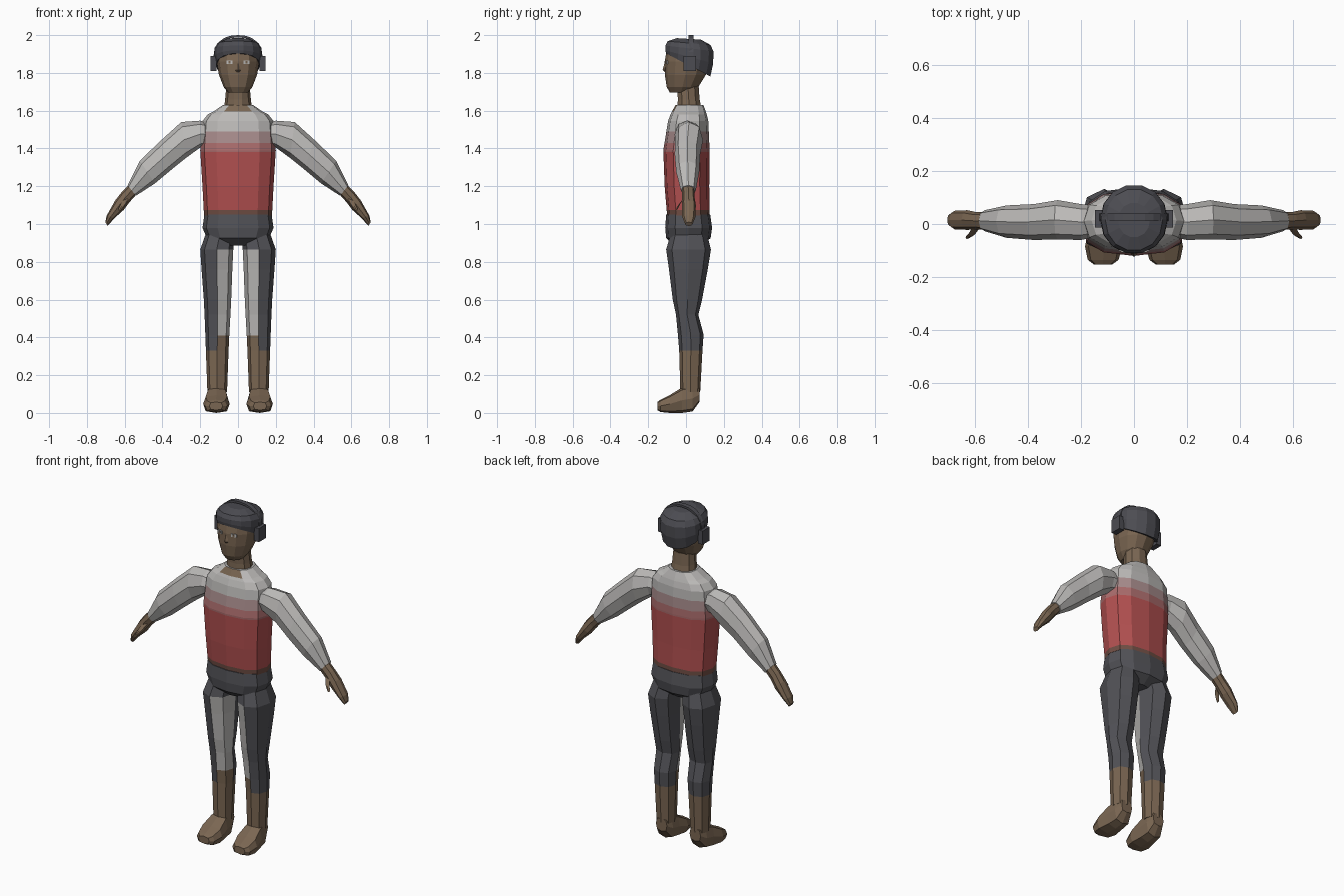
import bpy, bmesh, math
from mathutils import Vector

if "Cube" in bpy.data.objects:
    bpy.data.objects.remove(bpy.data.objects["Cube"])


def material(name, rgb):
    """Flat material from 0-255 sRGB."""
    col = [((c / 255 + 0.055) / 1.055) ** 2.4 for c in rgb] + [1]
    m = bpy.data.materials.new(name)
    m.use_nodes = True
    m.diffuse_color = col
    m.node_tree.nodes["Principled BSDF"].inputs["Base Color"].default_value = col
    return m


skin = material("brown skin", (122, 102, 82))
trousers = material("charcoal trousers", (82, 82, 87))
cap = material("dark cap", (76, 76, 82))
red = material("red shirt", (178, 80, 80))
pale = material("pale grey", (188, 186, 184))
rose = material("grey rose", (168, 140, 140))
dusty = material("dusty red", (170, 108, 108))
waist = material("waist brown", (112, 78, 68))


def ring(c, u, v, n=8, p=2.0):
    """Closed superellipse loop around c spanned by half axes u and v."""
    c, u, v = Vector(c), Vector(u), Vector(v)
    pts = []
    for i in range(n):
        a = 2 * math.pi * i / n
        f = lambda t: math.copysign(abs(round(t, 6)) ** (2 / p), t)
        pts.append(c + u * f(math.cos(a)) + v * f(math.sin(a)))
    return pts


def level(z, x0, x1, y0, y1, n=8, p=2.0, tilt=0.0):
    """Horizontal loop; tilt raises its back edge."""
    return ring(((x0 + x1) / 2, (y0 + y1) / 2, z), ((x1 - x0) / 2, 0, 0),
                (0, (y1 - y0) / 2, tilt), n, p)


def loft(name, rings, mats, side=1, cuts=(), rule=None):
    """Skin the loops, cut at given heights, colour faces by rule(centre, normal)."""
    bm = bmesh.new()
    loops = [[bm.verts.new((p.x * side, p.y, p.z)) for p in r] for r in rings]
    for a, b in zip(loops, loops[1:]):
        for i in range(len(a)):
            j = (i + 1) % len(a)
            bm.faces.new((a[i], a[j], b[j], b[i]))
    bm.faces.new(loops[0])
    bm.faces.new(loops[-1])
    for z in cuts:
        bmesh.ops.bisect_plane(bm, geom=bm.verts[:] + bm.edges[:] + bm.faces[:],
                               plane_co=(0, 0, z), plane_no=(0, 0, 1))
    bmesh.ops.recalc_face_normals(bm, faces=bm.faces)
    if rule:
        bm.normal_update()
        for f in bm.faces:
            f.material_index = rule(f.calc_center_median(), f.normal)
    me = bpy.data.meshes.new(name)
    bm.to_mesh(me)
    bm.free()
    for m in mats:
        me.materials.append(m)
    ob = bpy.data.objects.new(name, me)
    bpy.context.collection.objects.link(ob)
    return ob


def box(name, c, size, mat, turn=0.0):
    x, y, z = (s / 2 for s in size)
    c = Vector(c)
    corners = [Vector(q) for q in ((-x, -y, 0), (x, -y, 0), (x, y, 0), (-x, y, 0))]
    up = Vector((0, 0, z))
    ob = loft(name, [[q - up for q in corners], [q + up for q in corners]], [mat])
    ob.location = c
    ob.rotation_euler.z = turn
    return ob


# Shirt with colour bands and a notch of skin at the collar
bands = (1.075, 1.38, 1.43, 1.49)


def shirt_rule(c, n):
    if c.z > 1.6 and abs(c.x) < 0.045 and c.y < 0 and n.z < 0.95:
        return 5
    return sum(c.z > b for b in bands)


torso = ((1.045, .18, -.10, .125), (1.2, .188, -.113, .123), (1.39, .2, -.12, .125),
         (1.545, .188, -.095, .118), (1.58, .16, -.082, .11), (1.595, .13, -.075, .105),
         (1.63, .08, -.055, .092))
loft("shirt", [level(z, -w, w, a, b, 12, 2.5) for z, w, a, b in torso],
     [waist, red, dusty, rose, pale, skin], cuts=bands, rule=shirt_rule)

# Hips
hips = ((1.05, .178, -.105, .128), (.98, .188, -.11, .138), (.925, .165, -.105, .13),
        (.885, .06, -.06, .08))
loft("hips", [level(z, -w, w, a, b, 12, 2.5) for z, w, a, b in hips], [trousers])

# Neck and head
neck = ((1.60, .076, -.05, .088), (1.66, .068, -.046, .075), (1.73, .062, -.05, .07))
loft("neck", [level(z, -w, w, a, b, 10) for z, w, a, b in neck], [skin])
head = ((1.695, .05, -.085, .03), (1.725, .076, -.102, .065), (1.79, .101, -.112, .105),
        (1.86, .113, -.113, .125), (1.93, .11, -.1, .125), (1.96, .07, -.06, .09))
loft("head", [level(z, -w, w, a, b, 12, 2.1) for z, w, a, b in head], [skin])
loft("nose", [ring((0, -.108, 1.85), (.006, 0, 0), (0, .006, 0), 4),
              ring((0, -.112, 1.815), (.014, 0, 0), (0, .012, 0), 4),
              ring((0, -.108, 1.805), (.01, 0, 0), (0, .006, 0), 4)], [skin])

# Cap, lower at the back than above the brow
hat = ((1.842, .118, -.108, .132, -.062), (1.885, .127, -.112, .147, -.035),
       (1.93, .125, -.112, .148, -.015), (1.958, .108, -.1, .132, -.01),
       (1.98, .06, -.05, .08, -.004))
loft("cap", [level(z, -w, w, a, b, 14, 2.1, t) for z, w, a, b, t in hat], [cap])

# Headphone band
arc = []
for i in range(13):
    a = math.pi * i / 12
    c, s = math.cos(a), math.sin(a)
    x, z = (math.copysign(abs(c) ** .85, c), abs(s) ** .85)
    out, inn = Vector((x * .131, 0, 1.87 + z * .13)), Vector((x * .12, 0, 1.87 + z * .118))
    front, back = Vector((0, .012, 0)), Vector((0, .04, 0))
    arc.append([out + front, out + back, inn + back, inn + front])
loft("headphone_band", arc, [cap])

# Paired parts
arm = (((.15, 1.53), (.15, 1.42), -.05, .07), ((.2, 1.547), (.2, 1.405), -.06, .075),
       ((.30, 1.54), (.275, 1.35), -.058, .09), ((.405, 1.445), (.35, 1.29), -.06, .075),
       ((.52, 1.335), (.44, 1.215), -.052, .07), ((.585, 1.205), (.54, 1.15), -.027, .052))
hand = (((.58, 1.205), (.542, 1.152), -.022, .045), ((.615, 1.17), (.575, 1.115), -.02, .045),
        ((.65, 1.125), (.605, 1.075), -.022, .052), ((.695, 1.045), (.655, 1.03), -.02, .05),
        ((.703, 1.01), (.69, .99), -.005, .035))
leg = ((.95, .02, .17, -.08, .11), (.865, .025, .2, -.105, .132), (.76, .03, .193, -.09, .115),
       (.6, .036, .181, -.07, .085), (.52, .04, .177, -.053, .065), (.415, .046, .173, -.043, .093),
       (.33, .05, .17, -.036, .087), (.11, .058, .162, -.03, .075))
foot = ((.072, .036, .06, .135), (.035, .052, .008, .145), (-.02, .058, 0, .135),
        (-.085, .07, 0, .095), (-.135, .058, .005, .07), (-.152, .035, .015, .058))


def limb(spec, n):
    rings = []
    for top, low, a, b in spec:
        t, l = Vector((top[0], 0, top[1])), Vector((low[0], 0, low[1]))
        mid = (t + l) / 2 + Vector((0, (a + b) / 2, 0))
        rings.append(ring(mid, (t - l) / 2, (0, (b - a) / 2, 0), n, 2.2))
    return rings


for side, label in ((1, "left"), (-1, "right")):
    def leg_rule(c, n):
        inner = n.x * side < -0.2 and n.y < 0.1
        if c.z < (.41 if inner else .33):
            return 1
        return 2 if inner and c.z < .9 else 0

    loft(label + "_sleeve", limb(arm, 8), [pale], side)
    loft(label + "_hand", limb(hand, 8), [skin], side)
    loft(label + "_thumb", [ring((.592, -.008, 1.14), (.014, 0, 0), (0, .012, .012), 5),
                            ring((.61, -.035, 1.105), (.012, 0, 0), (0, .01, .01), 5),
                            ring((.628, -.05, 1.075), (.007, 0, 0), (0, .007, .005), 5)],
         [skin], side)
    loft(label + "_leg", [level(*r, n=8, p=2.3) for r in leg], [trousers, skin, pale],
         side, cuts=(.33, .41), rule=leg_rule)
    loft(label + "_foot", [ring((.112 - y * .03, y, (lo + hi) / 2), (w, 0, 0),
                                (0, 0, (hi - lo) / 2), 8, 3.2) for y, w, lo, hi in foot],
         [skin], side)
    box(label + "_headphone_cup", (side * .13, .02, 1.85), (.032, .065, .08), cap)
    box(label + "_eye", (side * .044, -.1, 1.856), (.032, .009, .018), pale, side * .29)
    box(label + "_pupil", (side * .0445, -.103, 1.856), (.01, .008, .012), skin, side * .29)
